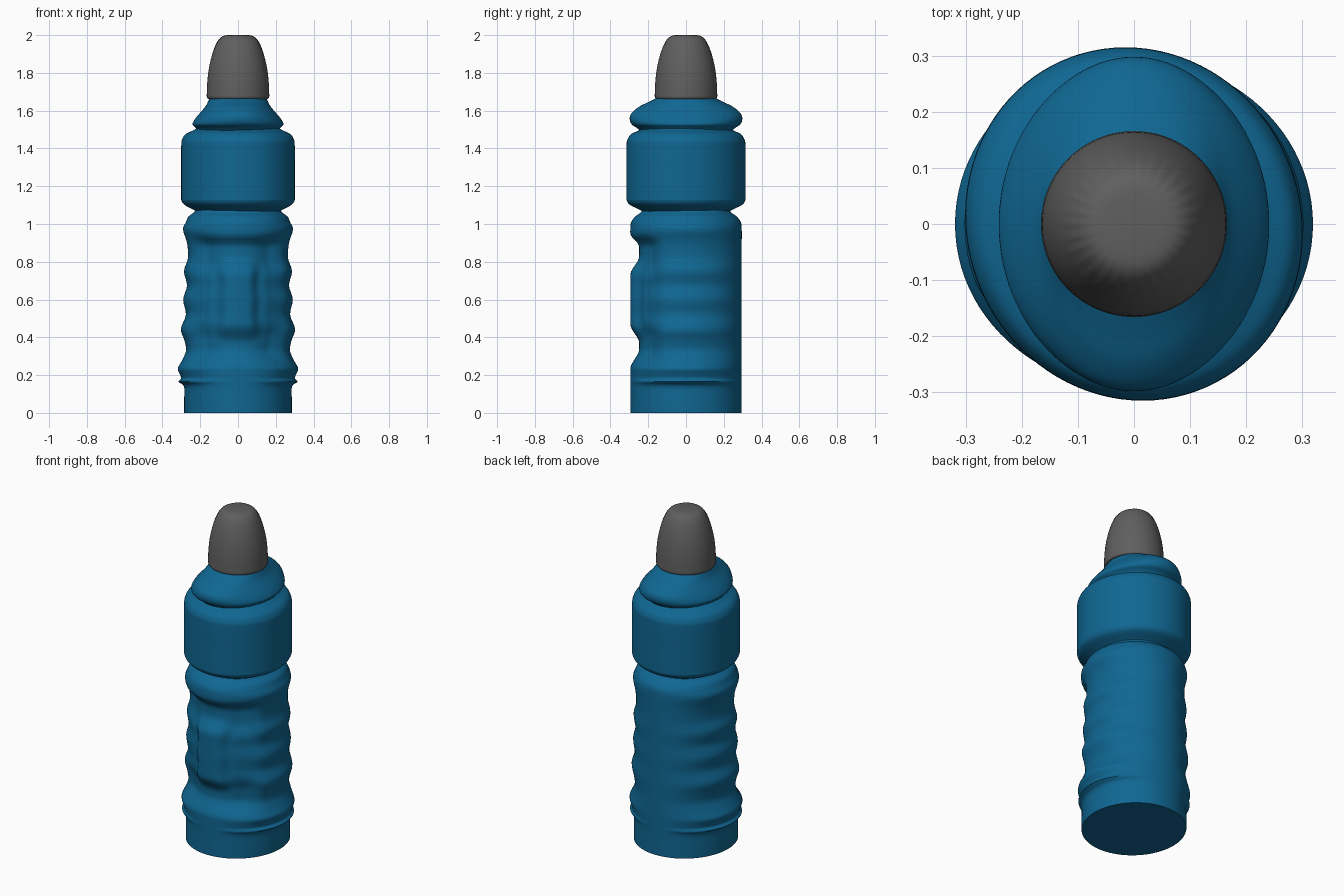
import bpy
import bmesh
import math

cube = bpy.data.objects.get("Cube")
if cube:
    bpy.data.objects.remove(cube, do_unlink=True)

SEGMENTS = 96
STEPS = 4


def make_material(name, colour):
    mat = bpy.data.materials.new(name)
    mat.use_nodes = True
    mat.diffuse_color = colour
    mat.node_tree.nodes["Principled BSDF"].inputs["Base Color"].default_value = colour
    return mat


def smoothstep(low, high, value):
    t = max(0.0, min(1.0, (value - low) / (high - low)))
    return t * t * (3 - 2 * t)


def smooth_profile(points):
    """Catmull-Rom curve through (height, half width, half depth) in thousandths."""
    padded = [points[0]] + points + [points[-1]]
    rows = []
    for p, q, r, s in zip(padded, padded[1:], padded[2:], padded[3:]):
        for step in range(STEPS):
            t = step / STEPS
            rows.append([
                (2 * b + (c - a) * t + (2 * a - 5 * b + 4 * c - d) * t * t
                 + (3 * b - a - 3 * c + d) * t ** 3) / 2000
                for a, b, c, d in zip(p, q, r, s)])
    rows.append([value / 1000 for value in points[-1]])
    return rows


def loft(name, points, material, turn=0.0, shape=None):
    """Stack elliptical rings, with an optional radius factor by angle and height."""
    bm = bmesh.new()
    rings = []
    for z, half_width, half_depth in smooth_profile(points):
        ring = []
        for i in range(SEGMENTS):
            angle = math.tau * i / SEGMENTS
            factor = shape(angle, z) if shape else 1.0
            x = half_width * math.cos(angle) * factor
            y = half_depth * math.sin(angle) * factor
            ring.append(bm.verts.new((x * math.cos(turn) - y * math.sin(turn),
                                      x * math.sin(turn) + y * math.cos(turn), z)))
        rings.append(ring)
    for low, high in zip(rings, rings[1:]):
        for i in range(SEGMENTS):
            j = (i + 1) % SEGMENTS
            bm.faces.new((low[i], low[j], high[j], high[i]))
    bm.faces.new(rings[0][::-1])
    bm.faces.new(rings[-1])
    mesh = bpy.data.meshes.new(name)
    bm.to_mesh(mesh)
    bm.free()
    mesh.materials.append(material)
    obj = bpy.data.objects.new(name, mesh)
    bpy.context.collection.objects.link(obj)
    bpy.ops.object.select_all(action="DESELECT")
    obj.select_set(True)
    bpy.context.view_layer.objects.active = obj
    bpy.ops.object.shade_smooth_by_angle(angle=math.radians(40))
    return obj


def grip_recess(angle, z):
    """Front hand grip: a shallow hollow around a raised centre pad."""
    away = abs((angle + math.pi / 2 + math.pi) % math.tau - math.pi)
    width = 1 - smoothstep(0.7, 1.2, away)
    hollow = smoothstep(0.23, 0.34, z) * (1 - smoothstep(0.88, 0.95, z))
    pad = smoothstep(0.37, 0.47, z) * (1 - smoothstep(0.73, 0.83, z))
    pad *= 1 - smoothstep(0.2, 0.55, away)
    return 1 - 0.16 * width * hollow * (1 - pad) * (1 - 0.5 * smoothstep(0.3, 0.6, away)
                                                    * smoothstep(0.4, 0.5, z)
                                                    * (1 - smoothstep(0.7, 0.8, z)))


def cap_flutes(angle, z):
    """Fine ridges that fade in near the tip."""
    return 1 + 0.012 * math.cos(30 * angle) * smoothstep(1.9, 1.97, z)


blue = make_material("bottle blue", (0.005, 0.135, 0.29, 1))
grey = make_material("cap grey", (0.115, 0.115, 0.115, 1))

# Body: ribbed at the sides, straight at the back
ribs = [(0, 285), (70, 285), (140, 286), (165, 315), (182, 301), (205, 308), (235, 319),
        (275, 298), (330, 275), (385, 284), (445, 302), (520, 276), (600, 290),
        (675, 270), (750, 286), (820, 265), (900, 270), (970, 291)]
body = [(z, w, 295) for z, w in ribs]
body += [(1010, 276, 290), (1040, 262, 268), (1060, 235, 240), (1075, 225, 235)]
loft("bottle_body", body, blue, shape=grip_recess)

# Collar: slightly oval and turned on the body
collar = [(1062, 212, 225), (1075, 232, 248), (1100, 278, 298), (1122, 295, 316),
          (1150, 297, 318), (1280, 297, 318), (1410, 297, 318), (1445, 293, 314),
          (1475, 275, 295), (1495, 235, 253), (1508, 215, 230)]
loft("bottle_collar", collar, blue, turn=math.radians(24))

# Shoulder: wide from front to back, round at the spout
shoulder = [(1495, 215, 245), (1510, 225, 262), (1528, 241, 288), (1555, 228, 298),
            (1585, 204, 290), (1620, 174, 250), (1645, 160, 200), (1668, 150, 155)]
loft("bottle_shoulder", shoulder, blue)

# Cap over the spout
cap = [(1662, 158), (1672, 165), (1700, 165), (1760, 162), (1830, 153), (1900, 136),
       (1950, 117), (1980, 98), (1995, 78), (2000, 55)]
loft("spout_cap", [(z, r, r) for z, r in cap], grey, shape=cap_flutes)
